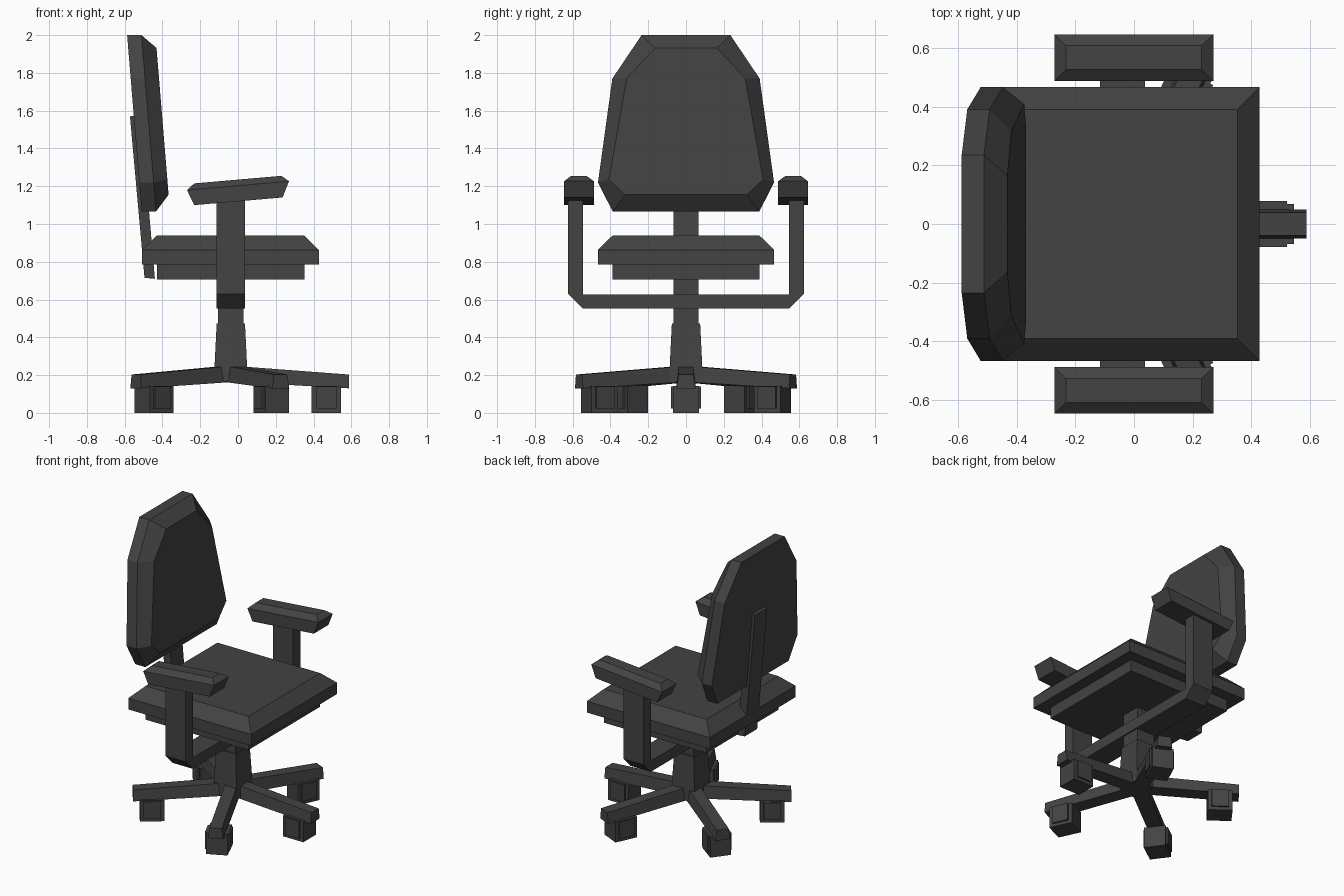
import bpy, bmesh, math
from mathutils import Matrix

if "Cube" in bpy.data.objects:
    bpy.data.objects.remove(bpy.data.objects["Cube"])

mat = bpy.data.materials.new("charcoal grey")
mat.diffuse_color = (0.056, 0.056, 0.056, 1)
mat.use_nodes = True
mat.node_tree.nodes["Principled BSDF"].inputs["Base Color"].default_value = mat.diffuse_color
CX = -0.038  # column axis


def loft(name, rings, matrix=None):
    """Skin matching closed rings of points and cap both ends."""
    bm = bmesh.new()
    loops = [[bm.verts.new(p) for p in r] for r in rings]
    n = len(loops[0])
    for a, b in zip(loops, loops[1:]):
        for i in range(n):
            j = (i + 1) % n
            bm.faces.new((a[i], a[j], b[j], b[i]))
    bm.faces.new(loops[0][::-1])
    bm.faces.new(loops[-1])
    if matrix:
        bm.transform(matrix)
    bmesh.ops.recalc_face_normals(bm, faces=bm.faces)
    me = bpy.data.meshes.new(name)
    bm.to_mesh(me)
    bm.free()
    me.materials.append(mat)
    ob = bpy.data.objects.new(name, me)
    bpy.context.collection.objects.link(ob)
    return ob


def rect(x0, x1, y0, y1, z, slope=0.0):
    return [(x, y, z + slope * x) for x, y in ((x0, y0), (x1, y0), (x1, y1), (x0, y1))]


def box(name, x0, x1, y0, y1, z0, z1, matrix=None):
    return loft(name, [rect(x0, x1, y0, y1, z0), rect(x0, x1, y0, y1, z1)], matrix)


def mirrored(half):
    """Complete a (y, z) half outline across y = 0."""
    return half + [(-y, z) for y, z in reversed(half)]


# seat cushion with bevelled top, and plate below it
loft("seat", [rect(-.508, .428, -.467, .467, .785),
              rect(-.508, .428, -.467, .467, .863),
              rect(-.43, .352, -.39, .39, .938)])
box("seat_plate", -.43, .352, -.39, .39, .706, .787)

# leaning backrest cushion
outer = mirrored([(.235, 2.0), (.39, 1.77), (.466, 1.22), (.388, 1.066)])
inner = mirrored([(.164, 1.932), (.314, 1.77), (.408, 1.235), (.322, 1.155)])


def lean(outline, offset):
    return [(-.587 + (2.0 - z) * .0824 + offset, y, z) for y, z in outline]


loft("backrest", [lean(outer, 0), lean(outer, .076), lean(inner, .15)])

# strut holding the backrest
side = [(-.572, 1.57), (-.515, 1.575), (-.44, .71), (-.495, .715)]
loft("back_strut", [[(x, y, z) for x, z in side] for y in (-.067, .067)])

# gas column and tapered sleeve
box("column", CX - .067, CX + .067, -.067, .067, .45, .72)
loft("column_sleeve", [rect(CX - h, CX + h, -h, h, z)
                       for h, z in ((.09, .165), (.086, .25), (.075, .472))])

# U-shaped arm bar: side posts and bottom bar with chamfered corners
bar_out = mirrored([(.624, 1.16), (.624, .63), (.547, .553)])
bar_in = mirrored([(.546, 1.16), (.546, .628)])
bar = bar_out + bar_in[::-1]
# ordered: outer right-to-left, then inner left-to-right
loft("arm_bar", [[(x, y, z) for y, z in bar] for x in (-.115, .038)])

# tilted arm pads
for s, label in ((1, "left"), (-1, "right")):
    loft("arm_pad_" + label, [
        rect(-.232, .236, s * .488, s * .645, 1.12, .087),
        rect(-.27, .27, s * .488, s * .645, 1.203, .087),
        rect(-.232, .23, s * .527, s * .608, 1.235, .087)])

# five star legs with block casters
for i, deg in enumerate((0, 65, 143.5, -143.5, -65)):
    m = Matrix.Translation((CX, 0, 0)) @ Matrix.Rotation(math.radians(deg), 4, 'Z')
    loft(f"base_leg_{i}", [
        [(r, -.05, zb), (r, .05, zb), (r, .039, zt), (r, -.039, zt)]
        for r, zb, zt in ((0, .165, .25), (.625, .13, .203))], m)
    box(f"caster_{i}", .428, .583, -.068, .068, 0, .143, m)
    box(f"caster_cap_{i}", .452, .559, -.079, .079, .022, .14, m)
